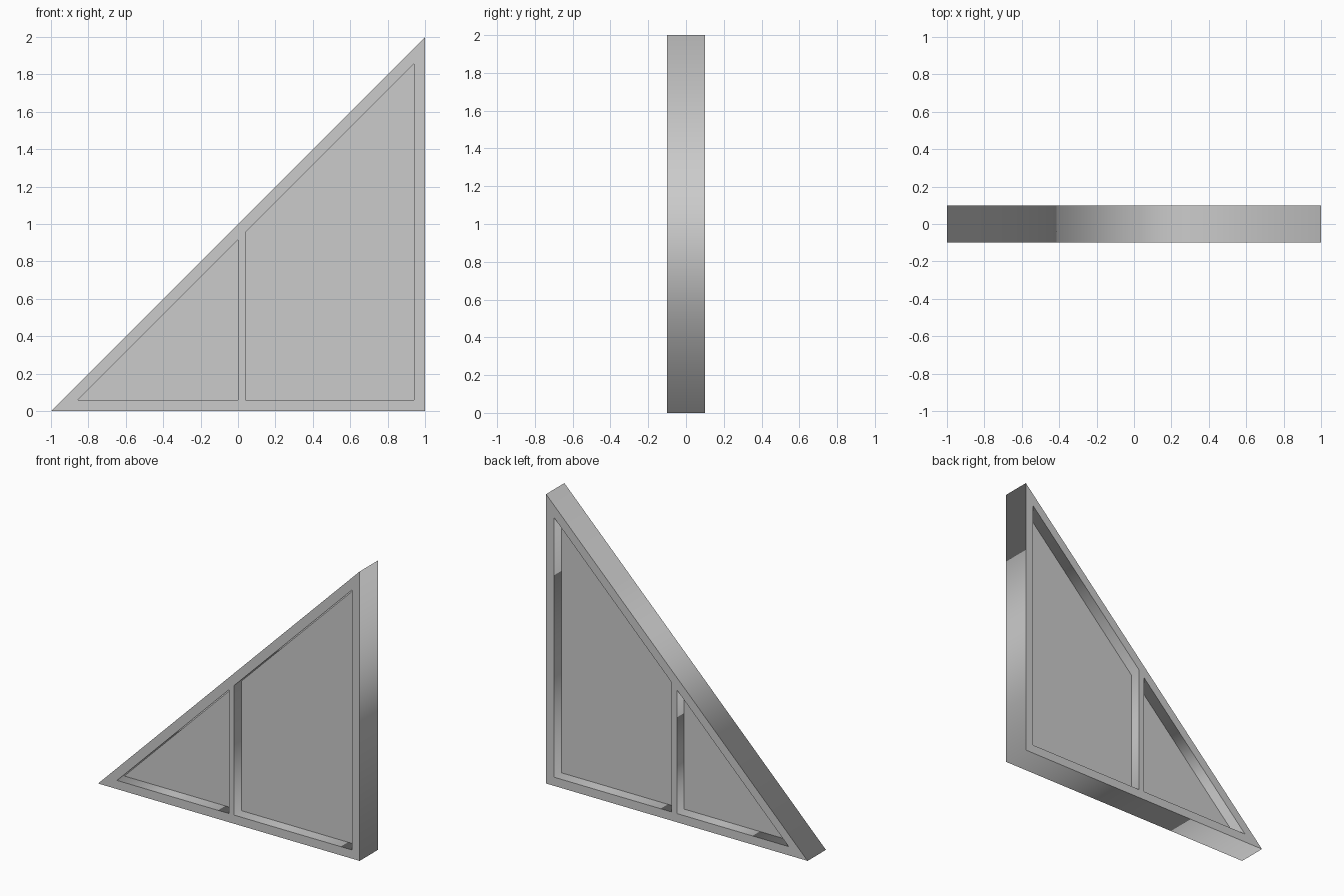
import bpy
import math

if "Cube" in bpy.data.objects:
    bpy.data.objects.remove(bpy.data.objects["Cube"])

W = 0.06                      # border width
DIAG = 1 - W * math.sqrt(2)   # inner sloped edge: z = x + DIAG
BAR_L, BAR_R = 0.0, 0.04      # divider bar sides
IN_R = 1 - W                  # inner right edge


def plate(name, outlines, thickness):
    """Extrude closed x-z outlines along y; inner outlines become holes."""
    curve = bpy.data.curves.new(name, 'CURVE')
    curve.dimensions = '2D'
    curve.fill_mode = 'BOTH'
    curve.extrude = thickness / 2
    for pts in outlines:
        spline = curve.splines.new('POLY')
        spline.points.add(len(pts) - 1)
        for p, (x, z) in zip(spline.points, pts):
            p.co = (x, z, 0, 1)
        spline.use_cyclic_u = True
    obj = bpy.data.objects.new(name, curve)
    bpy.context.collection.objects.link(obj)
    obj.rotation_euler.x = math.pi / 2
    bpy.ops.object.select_all(action='DESELECT')
    obj.select_set(True)
    bpy.context.view_layer.objects.active = obj
    bpy.ops.object.convert(target='MESH')
    return bpy.context.object


outer = [(-1, 0), (1, 0), (1, 2)]
left_opening = [(W - DIAG, W), (BAR_L, W), (BAR_L, BAR_L + DIAG)]
right_opening = [(BAR_R, W), (IN_R, W), (IN_R, IN_R + DIAG), (BAR_R, BAR_R + DIAG)]

# Triangular frame with divider bar
plate("window_frame", [outer, left_opening, right_opening], 0.2)

# Recessed panes
plate("left_pane", [left_opening], 0.04)
plate("right_pane", [right_opening], 0.04)
